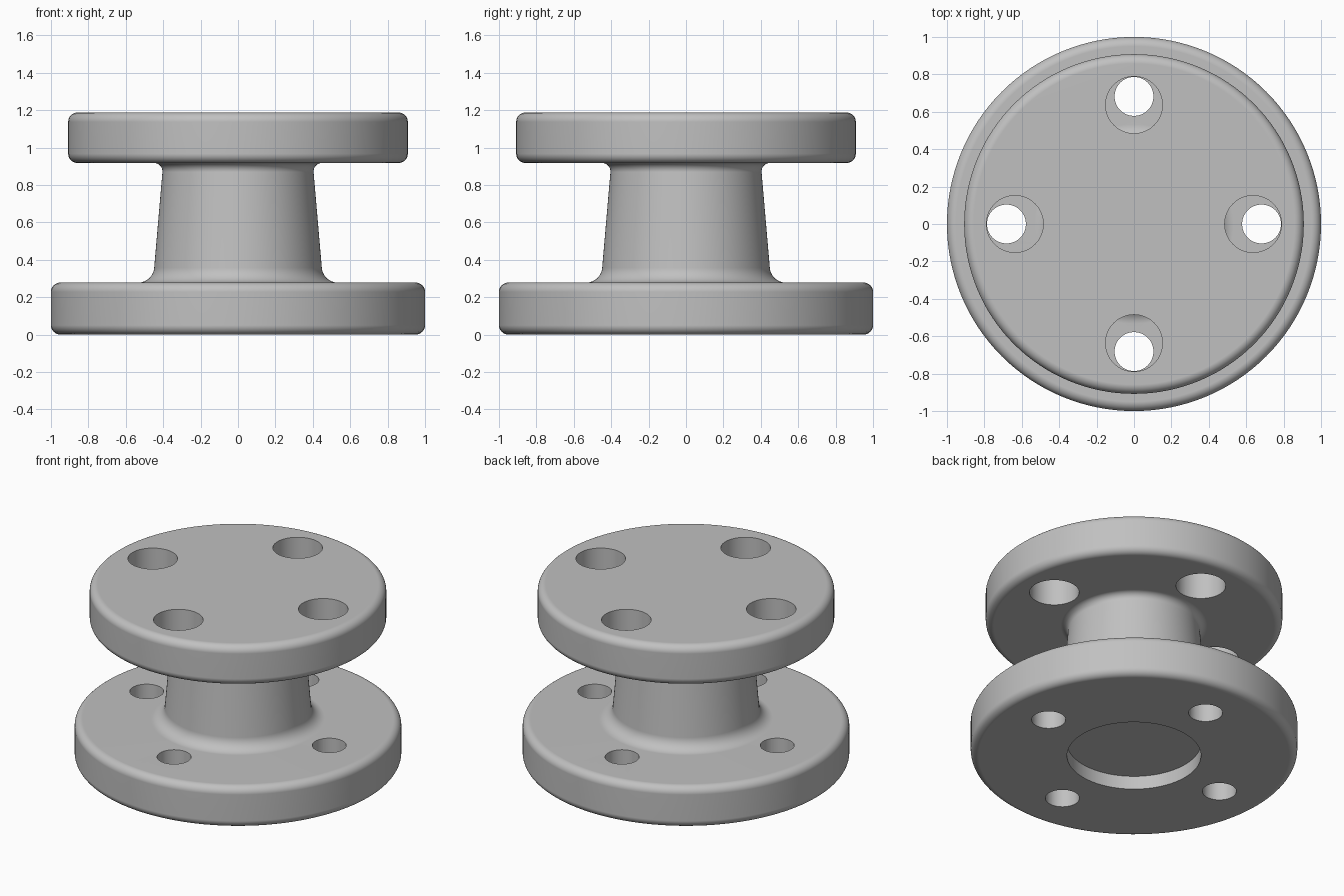
import bpy, bmesh, math
from mathutils import Matrix

cube = bpy.data.objects.get("Cube")
if cube:
    bpy.data.objects.remove(cube, do_unlink=True)

SEGMENTS = 128
BASE_TOP, CAP_BOTTOM, CAP_TOP = 0.278, 0.917, 1.187
CAP_RADIUS = 0.908
EDGE = 0.05          # rounding of the flange rims

grey = bpy.data.materials.new("plain grey")
grey.use_nodes = True
colour = (0.53, 0.53, 0.53, 1)
grey.diffuse_color = colour
grey.node_tree.nodes["Principled BSDF"].inputs["Base Color"].default_value = colour


def arc(r, z, radius, start, end, steps=8):
    """Profile points along a fillet centred on (r, z)."""
    angles = [math.radians(start + (end - start) * i / steps) for i in range(steps + 1)]
    return [(r + radius * math.cos(a), z + radius * math.sin(a)) for a in angles]


def rim(radius, bottom, top):
    """Rounded outer rim of a flange, from bottom to top."""
    return (arc(radius - EDGE, bottom + EDGE, EDGE, -90, 0)
            + arc(radius - EDGE, top - EDGE, EDGE, 0, 90))


def add_object(name, bm):
    bmesh.ops.recalc_face_normals(bm, faces=bm.faces)
    mesh = bpy.data.meshes.new(name)
    bm.to_mesh(mesh)
    bm.free()
    mesh.materials.append(grey)
    obj = bpy.data.objects.new(name, mesh)
    bpy.context.collection.objects.link(obj)
    return obj


def lathe(name, profile):
    """Turn a profile about z and cap both open ends."""
    bm = bmesh.new()
    verts = [bm.verts.new((r, 0, z)) for r, z in profile]
    edges = [bm.edges.new(pair) for pair in zip(verts, verts[1:])]
    bmesh.ops.spin(bm, geom=verts + edges, cent=(0, 0, 0), axis=(0, 0, 1),
                   angle=math.tau, steps=SEGMENTS, use_merge=False)
    bmesh.ops.remove_doubles(bm, verts=bm.verts, dist=1e-5)
    bmesh.ops.holes_fill(bm, edges=[e for e in bm.edges if e.is_boundary], sides=0)
    return add_object(name, bm)


def bolt_cutter(name, distance, radius, z):
    """Four upright cylinders on a bolt circle."""
    bm = bmesh.new()
    for i in range(4):
        place = Matrix.Rotation(i * math.pi / 2, 4, 'Z') @ Matrix.Translation((distance, 0, z))
        bmesh.ops.create_cone(bm, cap_ends=True, segments=64, radius1=radius,
                              radius2=radius, depth=0.4, matrix=place)
    cutter = add_object(name, bm)
    cutter.hide_render = True
    return cutter


# Two flanges joined by a tapered neck, with a shallow recess underneath
profile = [(0.41, 0.09), (0.41, 0)]
profile += rim(1.0, 0, BASE_TOP)
profile += arc(0.533, BASE_TOP + 0.085, 0.085, 270, 184)
profile += arc(0.449, CAP_BOTTOM - 0.045, 0.045, 184, 90)
profile += rim(CAP_RADIUS, CAP_BOTTOM, CAP_TOP)
body = lathe("flanged_spool", profile)

# Bolt holes: wide through the upper flange, narrow through the lower
cutters = [
    bolt_cutter("upper_hole_cutter", 0.637, 0.152, (CAP_BOTTOM + CAP_TOP) / 2),
    bolt_cutter("lower_hole_cutter", 0.682, 0.104, BASE_TOP / 2),
]
bpy.ops.object.select_all(action='DESELECT')
bpy.context.view_layer.objects.active = body
body.select_set(True)
for cutter in cutters:
    cut = body.modifiers.new(cutter.name, 'BOOLEAN')
    cut.operation = 'DIFFERENCE'
    cut.solver = 'EXACT'
    cut.object = cutter
    bpy.ops.object.modifier_apply(modifier=cut.name)
    bpy.data.objects.remove(cutter, do_unlink=True)

# Smooth curves with crisp hole edges and flat faces
bpy.ops.object.shade_smooth_by_angle(angle=math.radians(30))
weighted = body.modifiers.new("flat_faces", 'WEIGHTED_NORMAL')
weighted.keep_sharp = True
bpy.ops.object.modifier_apply(modifier=weighted.name)
